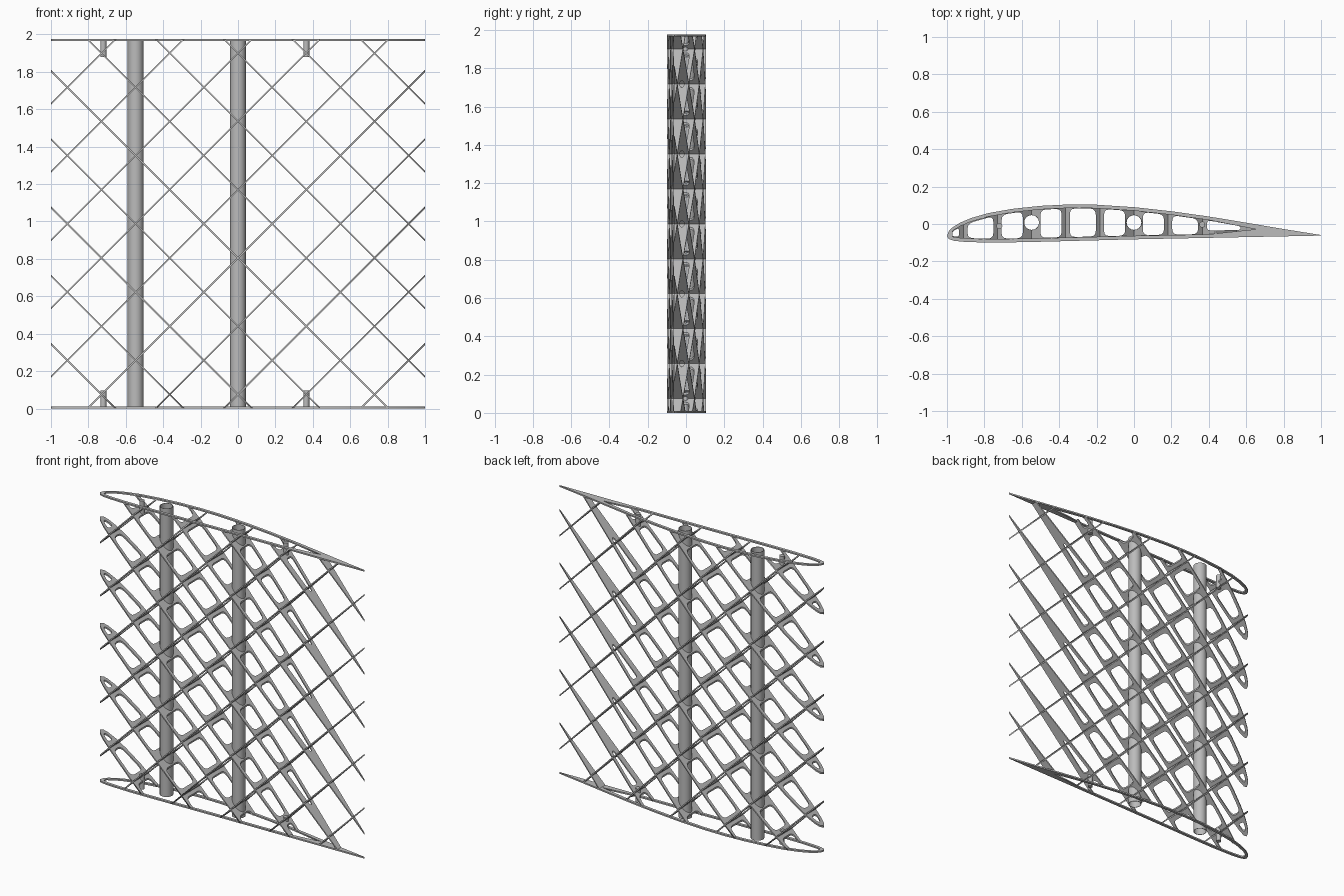
import bpy, bmesh, math
from mathutils import Vector

if "Cube" in bpy.data.objects:
    bpy.data.objects.remove(bpy.data.objects["Cube"], do_unlink=True)

HEIGHT = 1.975
PITCH = 0.365          # spacing of the diagonal ribs
RIB = 0.008            # rib thickness
RING = 0.01            # end ring thickness
SPARS = (-1.5 * PITCH, 0.0)
SPAR_Y, SPAR_R = 0.008, 0.042

grey = bpy.data.materials.new("plain_grey")
grey.use_nodes = True
grey.diffuse_color = (0.5, 0.5, 0.5, 1)
grey.node_tree.nodes["Principled BSDF"].inputs["Base Color"].default_value = (0.5, 0.5, 0.5, 1)

# Wing section: upper and lower surface as (x, y)
UPPER = [(-1, -.065), (-.99, -.038), (-.97, -.018), (-.93, .007), (-.87, .032), (-.78, .058),
         (-.65, .081), (-.5, .097), (-.35, .1045), (-.2, .103), (0, .09), (.2, .068),
         (.4, .04), (.6, .007), (.8, -.027), (1, -.059)]
LOWER = [(-1, -.065), (-.99, -.08), (-.96, -.09), (-.9, -.096), (-.75, -.1), (-.5, -.095),
         (0, -.082), (.4, -.074), (1, -.062)]


def height_at(line, x):
    for (x0, y0), (x1, y1) in zip(line, line[1:]):
        if x <= x1:
            return y0 + (y1 - y0) * (x - x0) / (x1 - x0)
    return line[-1][1]


def rounded(points, radius):
    """Round the corners of a closed polygon."""
    pts = [Vector(p) for p in points]
    out = []
    for i, p in enumerate(pts):
        a, b = pts[i - 1] - p, pts[(i + 1) % len(pts)] - p
        a = p + a.normalized() * min(radius, a.length * 0.45)
        b = p + b.normalized() * min(radius, b.length * 0.45)
        for t in (0, 1 / 3, 2 / 3, 1):
            out.append(a * (1 - t) ** 2 + p * 2 * t * (1 - t) + b * t * t)
    return out


def circle(x, y, r, n=32):
    return [(x + r * math.cos(2 * math.pi * i / n), y + r * math.sin(2 * math.pi * i / n))
            for i in range(n)]


def plate_mesh(name, loops, thickness):
    """Flat plate from an outline and its holes, centred on z = 0."""
    curve = bpy.data.curves.new(name, 'CURVE')
    curve.dimensions = '2D'
    curve.fill_mode = 'BOTH'
    curve.extrude = thickness / 2
    for loop in loops:
        spline = curve.splines.new('POLY')
        spline.points.add(len(loop) - 1)
        for point, co in zip(spline.points, loop):
            point.co = (co[0], co[1], 0, 1)
        spline.use_cyclic_u = True
    temp = bpy.data.objects.new(name, curve)
    bpy.context.collection.objects.link(temp)
    bpy.context.view_layer.update()
    mesh = bpy.data.meshes.new_from_object(temp.evaluated_get(bpy.context.evaluated_depsgraph_get()))
    bpy.data.objects.remove(temp)
    bpy.data.curves.remove(curve)
    return mesh


def finish(name, bm, smooth=False):
    bmesh.ops.recalc_face_normals(bm, faces=bm.faces)
    mesh = bpy.data.meshes.new(name)
    bm.to_mesh(mesh)
    bm.free()
    mesh.materials.append(grey)
    obj = bpy.data.objects.new(name, mesh)
    bpy.context.collection.objects.link(obj)
    if smooth:
        bpy.ops.object.select_all(action='DESELECT')
        obj.select_set(True)
        bpy.context.view_layer.objects.active = obj
        bpy.ops.object.shade_smooth_by_angle()
    return obj


def load(mesh):
    bm = bmesh.new()
    bm.from_mesh(mesh)
    bmesh.ops.remove_doubles(bm, verts=bm.verts, dist=1e-5)
    return bm


outline = UPPER + LOWER[:0:-1]

# Lightening holes between the rib crossings, plus bores for the spars
webs = [k * PITCH / 2 for k in range(-5, 3)]


def half_web(x):
    return 0.047 if any(abs(x - s) < 0.01 for s in SPARS) else 0.022


spans = [(-0.975, webs[0] - 0.022)]
spans += [(a + half_web(a), b - half_web(b)) for a, b in zip(webs, webs[1:])]
holes = []
for a, b in spans:
    corners = [(a, height_at(LOWER, a) + .021), (b, height_at(LOWER, b) + .021),
               (b, height_at(UPPER, b) - .021), (a, height_at(UPPER, a) - .021)]
    holes.append(rounded(corners, 0.03))
holes.append(rounded([(.39, -.035), (.57, -.032), (.57, -.012), (.39, .02)], 0.02))
bores = [circle(x, SPAR_Y, SPAR_R) for x in SPARS]

# Diagonal ribs in both directions, trimmed to the wing height
rib_plate = plate_mesh("rib_plate", [outline] + holes + bores, RIB * math.sqrt(2))
for slope, side in ((1, "rising"), (-1, "falling")):
    for k in range(-5, 5):
        bm = load(rib_plate)
        base = HEIGHT / 2 + (k + 0.5) * PITCH
        for v in bm.verts:
            v.co.z += base + slope * v.co.x
        for z, up in ((0.001, -1), (HEIGHT - 0.001, 1)):
            bmesh.ops.bisect_plane(bm, geom=bm.verts[:] + bm.edges[:] + bm.faces[:],
                                   plane_co=(0, 0, z), plane_no=(0, 0, up), clear_outer=True)
            rim = [e for e in bm.edges if e.is_boundary]
            if rim:
                bmesh.ops.holes_fill(bm, edges=rim, sides=0)
        finish(f"{side}_rib_{k + 6}", bm)

# End rings
inner_x = [x for x, y in UPPER if -.98 < x < .5]
inner = [(x, height_at(UPPER, x) - .019) for x in inner_x] + [(.65, -.028)]
inner += [(x, height_at(LOWER, x) + .019) for x in reversed(inner_x)]
ring_plate = plate_mesh("ring_plate", [outline, inner], RING)
for name, z in (("bottom_ring", RING / 2), ("top_ring", HEIGHT - RING / 2)):
    bm = load(ring_plate)
    bmesh.ops.translate(bm, verts=bm.verts, vec=(0, 0, z))
    finish(name, bm)

# Hollow spar tubes
for name, x in zip(("front_spar", "middle_spar"), SPARS):
    tube = plate_mesh(name, [circle(x, SPAR_Y, SPAR_R), circle(x, SPAR_Y, SPAR_R - .003)], HEIGHT)
    bm = load(tube)
    bmesh.ops.translate(bm, verts=bm.verts, vec=(0, 0, HEIGHT / 2))
    finish(name, bm, smooth=True)
    bpy.data.meshes.remove(tube)

# Short locating pins at both ends
PIN = 0.095
for name, x, y in (("front_pin", -2 * PITCH + .01, -.01), ("rear_pin", PITCH, -.003)):
    for end, z in (("bottom", PIN / 2), ("top", HEIGHT - PIN / 2)):
        bm = bmesh.new()
        bmesh.ops.create_cone(bm, cap_ends=True, segments=20, radius1=.016, radius2=.016, depth=PIN)
        bmesh.ops.translate(bm, verts=bm.verts, vec=(x, y, z))
        finish(f"{end}_{name}", bm, smooth=True)

bpy.data.meshes.remove(rib_plate)
bpy.data.meshes.remove(ring_plate)
